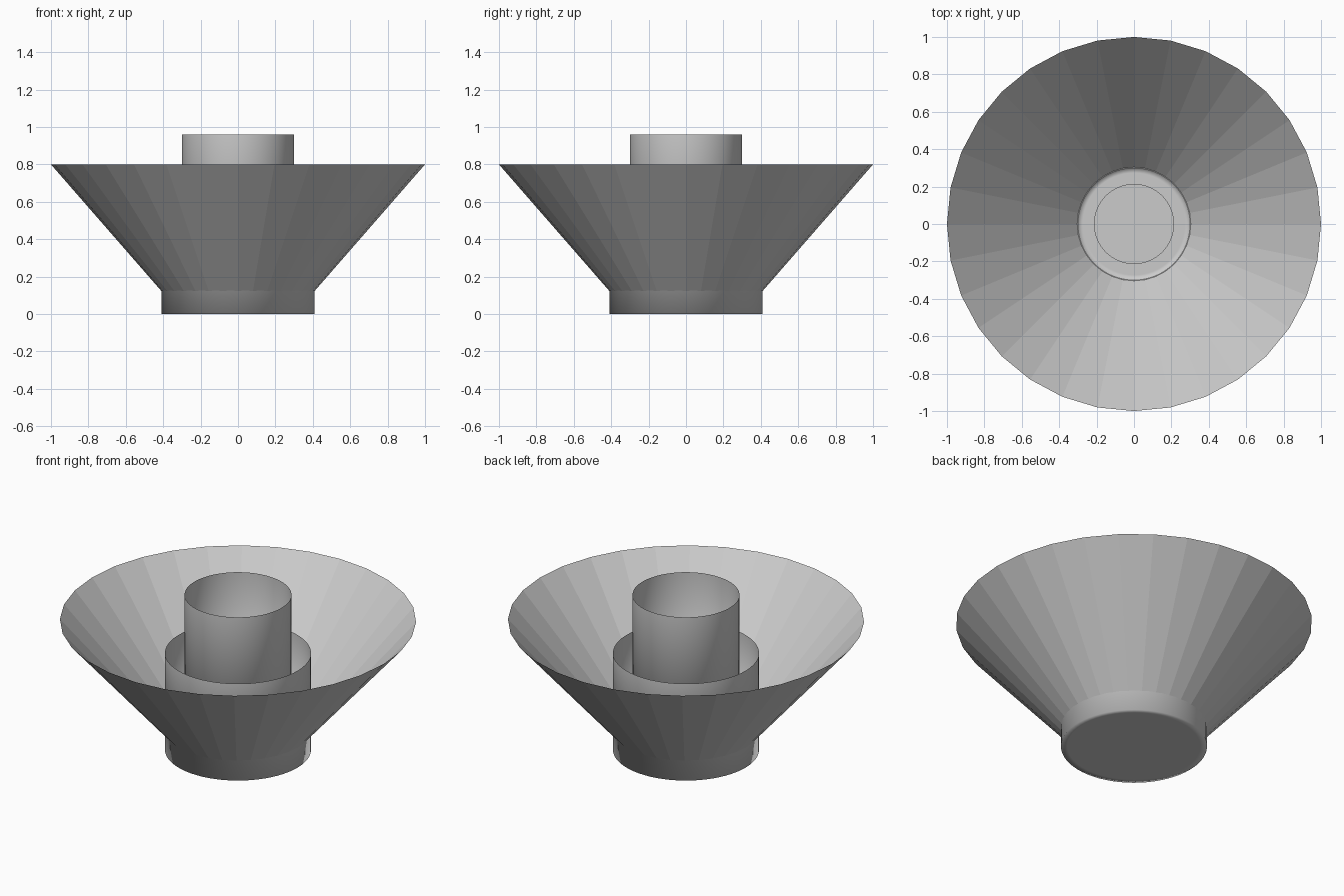
import bpy, bmesh
from math import cos, sin, pi

if "Cube" in bpy.data.objects:
    bpy.data.objects.remove(bpy.data.objects["Cube"])


def lathe(name, profile, sides, smooth):
    """Spin a list of (radius, z) points around the z axis."""
    bm = bmesh.new()
    rings = []
    for r, z in profile:
        if r == 0:
            rings.append([bm.verts.new((0, 0, z))] * sides)
        else:
            rings.append([bm.verts.new((r * cos(2 * pi * i / sides), r * sin(2 * pi * i / sides), z))
                          for i in range(sides)])
    for a, b in zip(rings, rings[1:]):
        for i in range(sides):
            j = (i + 1) % sides
            corners = list(dict.fromkeys((a[i], a[j], b[j], b[i])))
            bm.faces.new(corners).smooth = smooth
    bmesh.ops.recalc_face_normals(bm, faces=bm.faces)
    mesh = bpy.data.meshes.new(name)
    bm.to_mesh(mesh)
    bm.free()
    obj = bpy.data.objects.new(name, mesh)
    bpy.context.collection.objects.link(obj)
    return obj


def cup(name, radius, floor, top):
    """Open thin-walled cup whose shading rolls softly into its floor."""
    return lathe(name, [(0, floor), (radius * 0.91, floor), (radius, floor), (radius, top)], 64, True)


# Wide faceted funnel, open at both ends
cone = lathe("funnel", [(0.304, 0.002), (1.0, 0.8)], 32, False)
for poly in cone.data.polygons:
    poly.flip() if poly.normal.z > 0 else None

# Two nested open cups
cup("outer_cup", 0.41, 0.0, 0.6)
cup("inner_cup", 0.3, 0.004, 0.96)

# Low round pad on the floor of the inner cup
lathe("floor_pad", [(0, 0.03), (0.214, 0.03), (0.214, 0.004)], 64, False)
